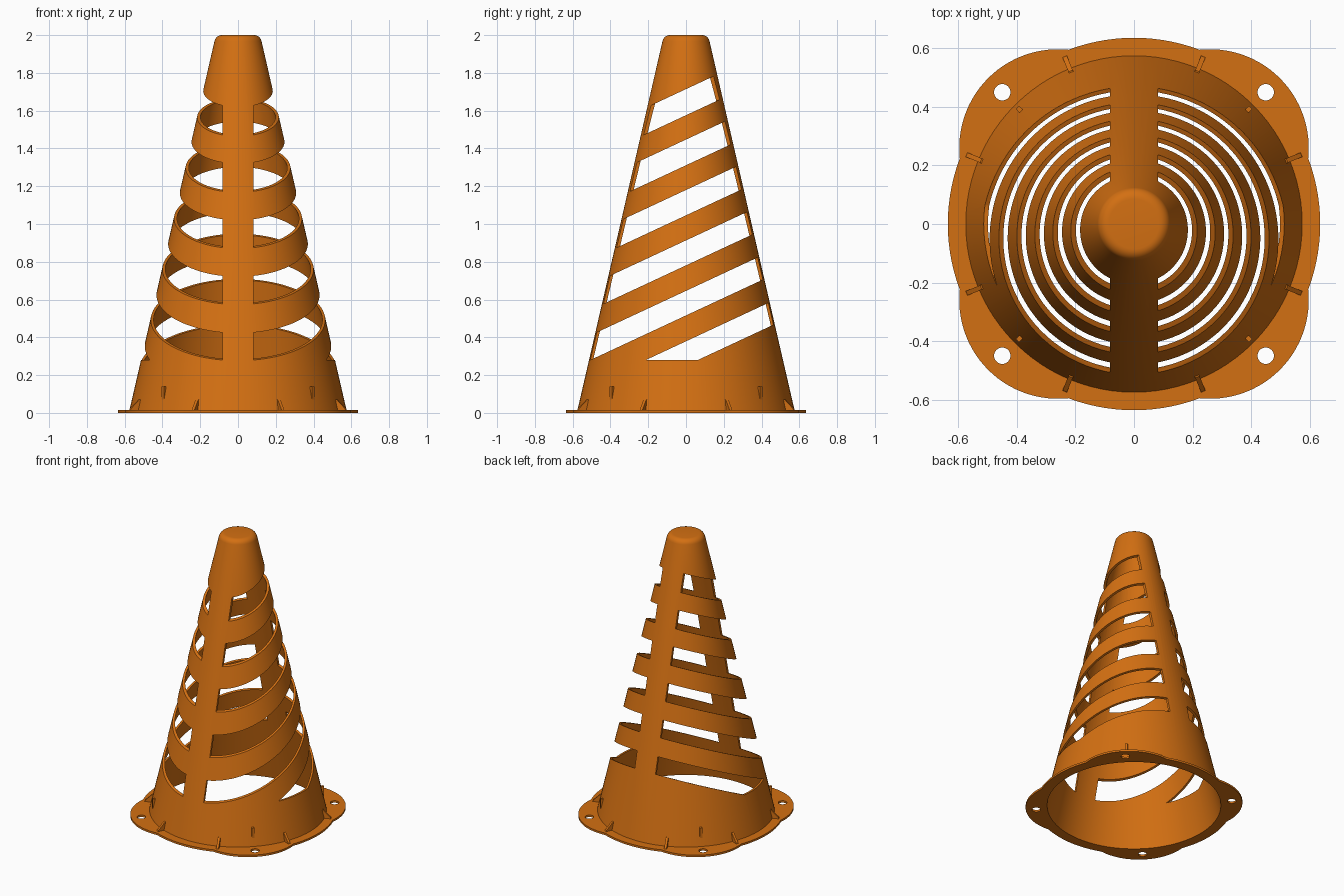
import bpy, bmesh, math
from mathutils import Matrix

if "Cube" in bpy.data.objects:
    bpy.data.objects.remove(bpy.data.objects["Cube"])

orange = bpy.data.materials.new("orange plastic")
orange.use_nodes = True
orange.diffuse_color = (0.65, 0.16, 0.006, 1)
orange.node_tree.nodes["Principled BSDF"].inputs["Base Color"].default_value = (0.65, 0.16, 0.006, 1)

SLOPE = 0.231      # how fast the cone narrows
WALL = 0.014
RIB = 0.082        # half width of the front and back ribs
TILT = 0.466       # rise of the slanted bands
SLOT_FLOOR = 0.28


def radius(z):
    return 0.578 - SLOPE * z


def make(name, bm):
    bmesh.ops.recalc_face_normals(bm, faces=bm.faces)
    mesh = bpy.data.meshes.new(name)
    bm.to_mesh(mesh)
    bm.free()
    mesh.materials.append(orange)
    obj = bpy.data.objects.new(name, mesh)
    bpy.context.collection.objects.link(obj)
    return obj


def activate(obj):
    bpy.ops.object.select_all(action='DESELECT')
    obj.select_set(True)
    bpy.context.view_layer.objects.active = obj


def cut(obj, cutter):
    cutter.hide_render = True
    activate(obj)
    mod = obj.modifiers.new("cut", 'BOOLEAN')
    mod.operation = 'DIFFERENCE'
    mod.solver = 'EXACT'
    mod.object = cutter
    bpy.ops.object.modifier_apply(modifier=mod.name)
    bpy.data.objects.remove(cutter)


def smooth(obj):
    activate(obj)
    bpy.ops.object.shade_smooth_by_angle(angle=math.radians(30))


def prism(bm, outline, offset):
    """Extrude a planar outline of 3D points by an offset."""
    face = bm.faces.new([bm.verts.new(p) for p in outline])
    ext = bmesh.ops.extrude_face_region(bm, geom=[face])["geom"]
    verts = [v for v in ext if isinstance(v, bmesh.types.BMVert)]
    bmesh.ops.translate(bm, vec=offset, verts=verts)
    return list(face.verts) + verts


# Hollow cone body with a rounded, closed top
fillet = 0.04
corner = radius(1.96) - fillet
profile = [(radius(0) - WALL, 0), (radius(0), 0)]
for i in range(7):
    a = math.radians(13 + 77 * i / 6)
    profile.append((corner + fillet * math.cos(a), 2 - fillet + fillet * math.sin(a)))
profile += [(0, 2), (0, 2 - WALL), (radius(2) - WALL, 2 - WALL)]
bm = bmesh.new()
verts = [bm.verts.new((r, 0, z)) for r, z in profile]
edges = [bm.edges.new((a, b)) for a, b in zip(verts, verts[1:] + verts[:1])]
bmesh.ops.spin(bm, geom=verts + edges, cent=(0, 0, 0), axis=(0, 0, 1),
               angle=math.tau, steps=96, use_duplicate=False)
bmesh.ops.remove_doubles(bm, verts=bm.verts, dist=0.0005)
bmesh.ops.dissolve_degenerate(bm, edges=bm.edges, dist=0.0001)
loose = [e for e in bm.edges if not e.link_faces]
bmesh.ops.delete(bm, geom=loose, context='EDGES')
body = make("cone_body", bm)

# Slanted slots on both sides, leaving a rib at front and back
bm = bmesh.new()
for i in range(6):
    top = 1.714 - 0.267 * i
    low = top - 0.138 + 0.002 * i
    outline = [((SLOT_FLOOR - top) / TILT, SLOT_FLOOR), ((SLOT_FLOOR - low) / TILT, SLOT_FLOOR),
               (0.7, low + 0.7 * TILT), (0.7, top + 0.7 * TILT)]
    for side in (-1, 1):
        prism(bm, [(side * RIB, y, z) for y, z in outline], (side, 0, 0))
cut(body, make("slot_cutter", bm))
smooth(body)


# Base flange: a disc joined with four rounded corner lobes
def flange_radius(a):
    d = 0.26 * math.sqrt(2)
    b = (a % (math.pi / 2)) - math.pi / 4
    lobe = d * math.cos(b) + math.sqrt(max(0, 0.337 ** 2 - (d * math.sin(b)) ** 2))
    return max(0.636, lobe)


bm = bmesh.new()
steps = 192
thick = 0.014
rings = []
for inner, z in ((True, 0), (False, 0), (False, thick), (True, thick)):
    ring = []
    for i in range(steps):
        a = math.tau * i / steps
        r = radius(0) - WALL if inner else flange_radius(a)
        ring.append(bm.verts.new((r * math.cos(a), r * math.sin(a), z)))
    rings.append(ring)
for k in range(4):
    p, q = rings[k], rings[(k + 1) % 4]
    for i in range(steps):
        j = (i + 1) % steps
        bm.faces.new((p[i], p[j], q[j], q[i]))
flange = make("base_flange", bm)

# Mounting holes in the lobes
bm = bmesh.new()
for sx in (-1, 1):
    for sy in (-1, 1):
        bmesh.ops.create_cone(bm, cap_ends=True, segments=32, radius1=0.028, radius2=0.028,
                              depth=0.2, matrix=Matrix.Translation((sx * 0.45, sy * 0.45, 0)))
cut(flange, make("hole_cutter", bm))
smooth(flange)


# Small gussets between flange and cone, and nubs on the diagonals
def radial_fins(name, outline, width, count, start):
    bm = bmesh.new()
    for i in range(count):
        verts = prism(bm, [(r, -width / 2, z) for r, z in outline], (0, width, 0))
        turn = Matrix.Rotation(start + math.tau * i / count, 3, 'Z')
        bmesh.ops.rotate(bm, cent=(0, 0, 0), matrix=turn, verts=verts)
    return make(name, bm)


radial_fins("base_gussets", [(0.57, 0.01), (0.62, 0.01), (0.617, 0.022),
                             (0.566, 0.072), (0.555, 0.072)], 0.016, 8, math.pi / 8)
radial_fins("locating_nubs", [(radius(0.07) - 0.005, 0.07), (radius(0.07) + 0.002, 0.07),
                              (radius(0.07) + 0.002, 0.14), (radius(0.14) - 0.005, 0.14)],
            0.016, 4, math.pi / 4)
